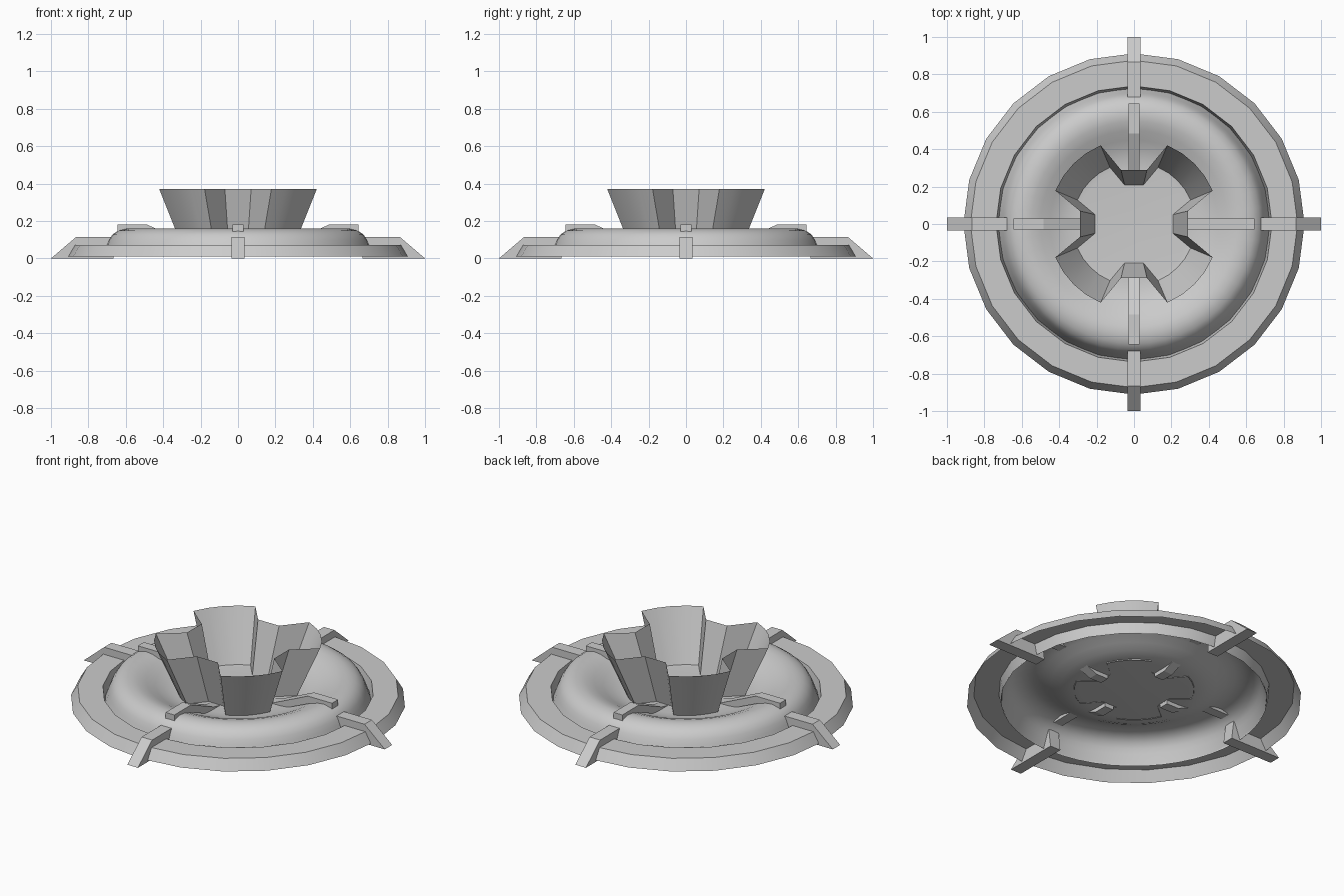
import bpy, bmesh
from math import sin, cos, pi, radians

if "Cube" in bpy.data.objects:
    bpy.data.objects.remove(bpy.data.objects["Cube"])


def make(name, verts, faces, smooth=None):
    me = bpy.data.meshes.new(name)
    me.from_pydata(verts, [], faces)
    bm = bmesh.new()
    bm.from_mesh(me)
    bmesh.ops.remove_doubles(bm, verts=bm.verts, dist=1e-5)
    bmesh.ops.recalc_face_normals(bm, faces=bm.faces)
    bm.to_mesh(me)
    bm.free()
    ob = bpy.data.objects.new(name, me)
    bpy.context.collection.objects.link(ob)
    if smooth:
        bpy.ops.object.select_all(action='DESELECT')
        bpy.context.view_layer.objects.active = ob
        ob.select_set(True)
        bpy.ops.object.shade_smooth_by_angle(angle=radians(smooth))
    return ob


def lathe(name, profile, n, smooth):
    k = len(profile)
    verts = [(r * cos(2 * pi * i / n), r * sin(2 * pi * i / n), z)
             for i in range(n) for r, z in profile]
    faces = [(i * k + j, (i + 1) % n * k + j, (i + 1) % n * k + j + 1, i * k + j + 1)
             for i in range(n) for j in range(k - 1)]
    return make(name, verts, faces, smooth)


def radial_bar(name, profile, half, angle):
    # side profile (radius, height) extruded across its width, turned about z
    k = len(profile)
    verts = [(r, s * half, z) for s in (-1, 1) for r, z in profile]
    faces = [tuple(range(k)), tuple(range(2 * k - 1, k - 1, -1))]
    faces += [(j, (j + 1) % k, (j + 1) % k + k, j + k) for j in range(k)]
    ob = make(name, verts, faces)
    ob.rotation_euler.z = angle


# outer ring, open underneath
lathe("outer_ring", [(0.725, 0.01), (0.738, 0.072), (0.875, 0.072), (0.912, 0.01)], 24, 20)

# rounded dish with sunken floor; a tiny central hole is closed by the cap
dish = [(0.725, 0.01), (0.702, 0.072), (0.69, 0.10), (0.672, 0.127), (0.64, 0.149),
        (0.595, 0.16), (0.55, 0.155), (0.50, 0.137), (0.45, 0.112), (0.40, 0.09),
        (0.35, 0.077), (0.30, 0.073), (0.001, 0.072)]
lathe("dish", dish, 48, 35)

# flared cup with four notches: one quarter outline, repeated
quarter = [(0.29, -0.07), (0.29, 0.07)]
quarter += [(0.457 * cos(radians(a)), 0.457 * sin(radians(a))) for a in (23, 34, 45, 56, 67)]
outline = []
for q in range(4):
    c, s = cos(q * pi / 2), sin(q * pi / 2)
    outline += [(x * c - y * s, x * s + y * c) for x, y in quarter]
n = len(outline)
cup = [(x * f, y * f, z) for f, z in ((0.715, 0.07), (1, 0.37)) for x, y in outline]
make("notched_cup", cup, [(i, (i + 1) % n, (i + 1) % n + n, i + n) for i in range(n)], 30)

# clamping feet over the ring and braces over the dish
foot = [(1, 0), (0.865, 0.115), (0.68, 0.115), (0.665, 0)]
brace = [(0.645, 0.18), (0.485, 0.18), (0.27, 0.085), (0.21, 0.072), (0.21, 0.05),
         (0.29, 0.05), (0.50, 0.14), (0.645, 0.14)]
for i in range(4):
    radial_bar(f"ring_foot_{i + 1}", foot, 0.035, i * pi / 2)
    radial_bar(f"dish_brace_{i + 1}", brace, 0.029, i * pi / 2)
